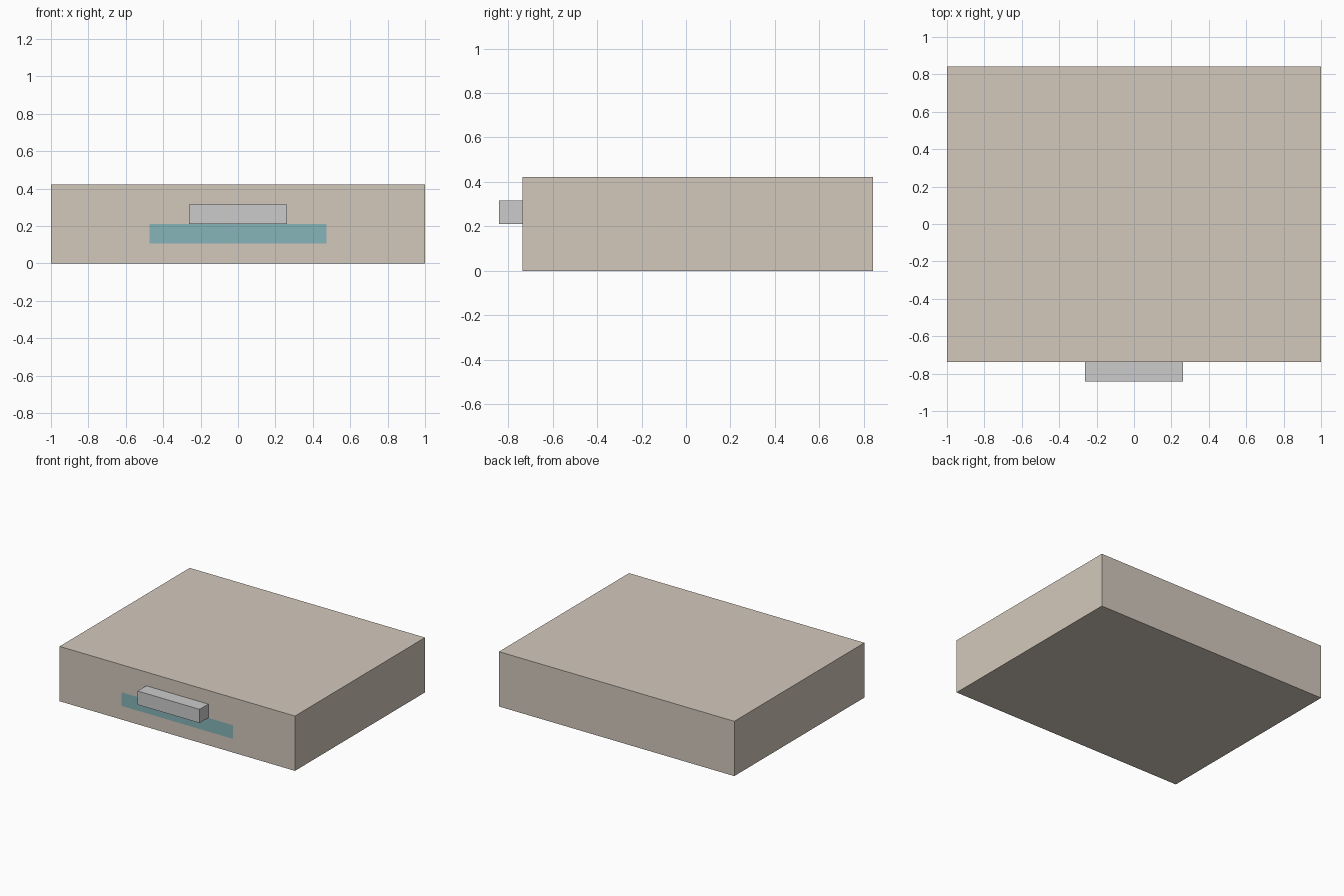
import bpy
import bmesh
from mathutils import Vector

if "Cube" in bpy.data.objects:
    bpy.data.objects.remove(bpy.data.objects["Cube"])

U = 2 / 19            # the model sits on a 19-unit grid
FRONT = -7 * U        # front face of the body


def material(name, rgb):
    mat = bpy.data.materials.new(name)
    mat.diffuse_color = (*rgb, 1)
    mat.use_nodes = True
    mat.node_tree.nodes["Principled BSDF"].inputs["Base Color"].default_value = mat.diffuse_color
    return mat


def add_object(name, bm, mat=None):
    mesh = bpy.data.meshes.new(name)
    bm.to_mesh(mesh)
    bm.free()
    obj = bpy.data.objects.new(name, mesh)
    bpy.context.collection.objects.link(obj)
    if mat:
        mesh.materials.append(mat)
    return obj


def box(name, lo, hi, mat=None):
    lo, hi = Vector(lo), Vector(hi)
    bm = bmesh.new()
    bmesh.ops.create_cube(bm, size=1)
    bmesh.ops.scale(bm, vec=hi - lo, verts=bm.verts)
    bmesh.ops.translate(bm, vec=(lo + hi) / 2, verts=bm.verts)
    return add_object(name, bm, mat)


beige = material("beige", (0.65, 0.58, 0.50))
teal = material("teal", (0.24, 0.46, 0.48))

# Drawer body
box("drawer_body", (-9.5 * U, FRONT, 0), (9.5 * U, 8 * U, 4 * U), beige)

# Handle on the front
box("handle", (-2.5 * U, -8 * U, 2 * U), (2.5 * U, FRONT, 3 * U))

# Thin coloured strip just proud of the front, under the handle
bm = bmesh.new()
y = FRONT - 0.001
bm.faces.new([bm.verts.new((x * U, y, z * U))
              for x, z in ((-4.5, 1), (4.5, 1), (4.5, 2), (-4.5, 2))])
add_object("front_strip", bm, teal)
